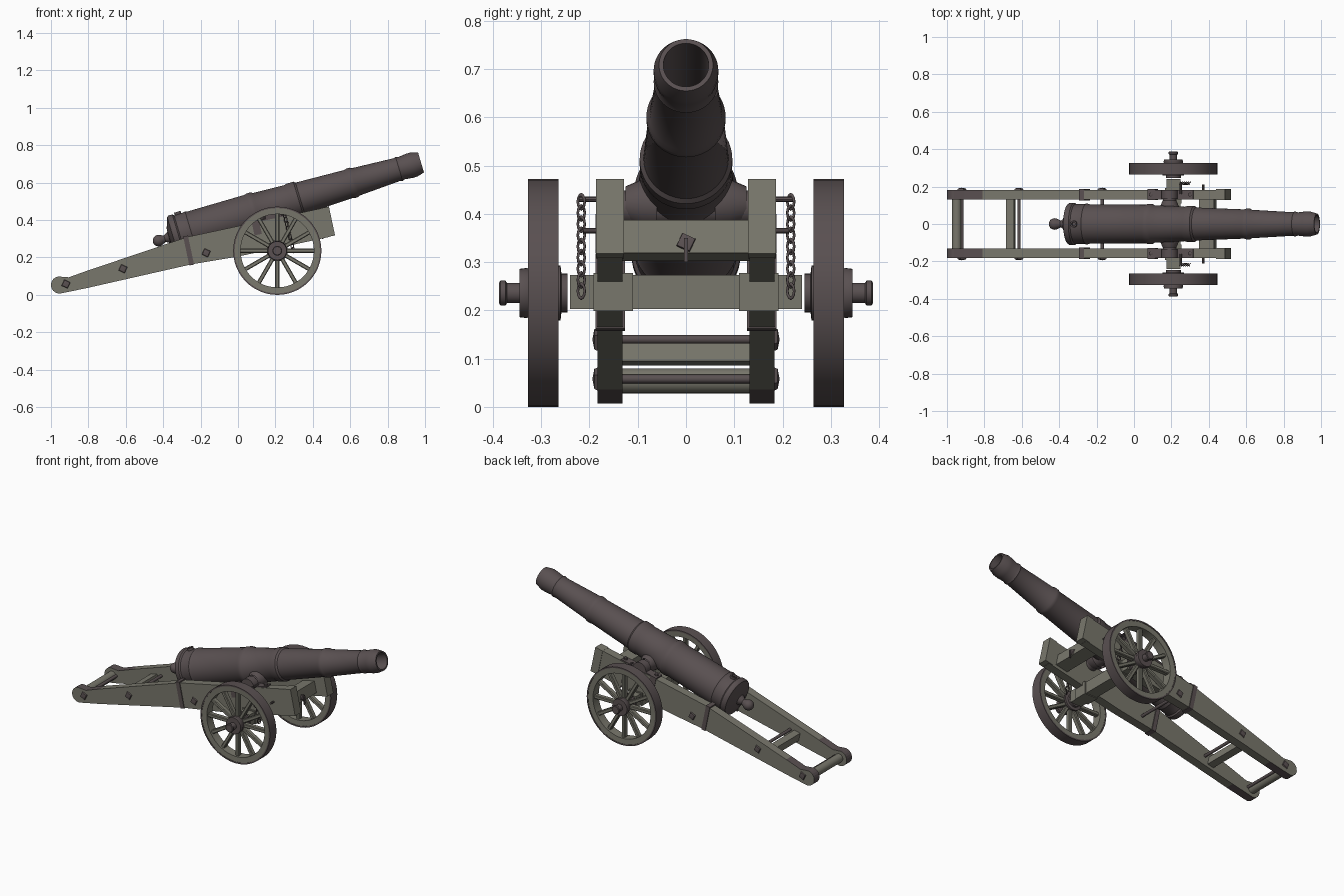
import bpy, bmesh, math
from math import radians, sin, cos, pi
from mathutils import Matrix, Vector

if "Cube" in bpy.data.objects:
    bpy.data.objects.remove(bpy.data.objects["Cube"])


def material(name, rgb):
    m = bpy.data.materials.new(name)
    m.use_nodes = True
    m.diffuse_color = (*rgb, 1)
    bsdf = m.node_tree.nodes["Principled BSDF"]
    bsdf.inputs["Base Color"].default_value = (*rgb, 1)
    bsdf.inputs["Roughness"].default_value = 0.7
    return m


WOOD = material("weathered wood", (0.19, 0.185, 0.15))
IRON = material("dark iron", (0.1, 0.08, 0.082))


def finish(name, bm, mats, matrix=Matrix(), smooth=False):
    bmesh.ops.recalc_face_normals(bm, faces=bm.faces)
    mesh = bpy.data.meshes.new(name)
    bm.to_mesh(mesh)
    bm.free()
    for m in mats:
        mesh.materials.append(m)
    ob = bpy.data.objects.new(name, mesh)
    bpy.context.collection.objects.link(ob)
    ob.matrix_world = matrix
    if smooth:
        bpy.ops.object.select_all(action="DESELECT")
        ob.select_set(True)
        bpy.context.view_layer.objects.active = ob
        bpy.ops.object.shade_smooth_by_angle(angle=radians(35))
    return ob


def box(name, loc, size, mat, tilt=0, bevel=0):
    """Box turned about y by tilt degrees (positive lifts the front end)."""
    bm = bmesh.new()
    bmesh.ops.create_cube(bm, size=1, matrix=Matrix.Diagonal((*size, 1)))
    if bevel:
        bmesh.ops.bevel(bm, geom=bm.edges[:], offset=bevel, segments=1, affect="EDGES")
    return finish(name, bm, [mat], Matrix.Translation(loc) @ Matrix.Rotation(radians(-tilt), 4, "Y"))


def lathe(name, profile, mat, matrix, steps=32, closed=False):
    """Spin (radius, height) points about local z."""
    bm = bmesh.new()
    pts = profile + profile[:1] if closed else profile
    vs = [bm.verts.new((r, 0, h)) for r, h in pts]
    es = [bm.edges.new(p) for p in zip(vs, vs[1:])]
    bmesh.ops.spin(bm, geom=vs + es, axis=(0, 0, 1), cent=(0, 0, 0), angle=2 * pi, steps=steps)
    bmesh.ops.remove_doubles(bm, verts=bm.verts, dist=1e-5)
    return finish(name, bm, [mat], matrix, True)


def along_y(x, y, z, side=1):
    return Matrix.Translation((x, y, z)) @ Matrix.Rotation(radians(-90 * side), 4, "X")


def rod(name, x, z, y0, y1, r, mat, steps=16):
    return lathe(name, [(0, y0), (r, y0), (r, y1), (0, y1)], mat, along_y(x, 0, z), steps)


def prism(name, outline, y0, y1, mats):
    """Extrude an (x, z) outline from y0 to y1."""
    bm = bmesh.new()
    face = bm.faces.new([bm.verts.new((x, y0, z)) for x, z in outline])
    out = bmesh.ops.extrude_face_region(bm, geom=[face])
    moved = [v for v in out["geom"] if isinstance(v, bmesh.types.BMVert)]
    bmesh.ops.translate(bm, verts=moved, vec=(0, y1 - y0, 0))
    return finish(name, bm, mats)


def diamond(name, x, y, z, side):
    """Square bolt head set on its corner."""
    lathe(name, [(0, 0), (0.026, 0), (0.022, 0.008), (0, 0.012)], IRON,
          along_y(x, y * side, z, side) @ Matrix.Rotation(radians(20), 4, "Z"), 4)


# Barrel
PITCH = radians(16.6)
BREECH = Vector((-0.348, 0, 0.313))
barrel_frame = Matrix.Translation(BREECH) @ Matrix.Rotation(pi / 2 - PITCH, 4, "Y")
barrel = [(0, -0.025), (0.05, -0.02), (0.09, -0.006), (0.108, 0), (0.113, 0.008), (0.113, 0.03),
          (0.106, 0.038), (0.106, 0.09), (0.11, 0.1), (0.105, 0.115), (0.103, 0.43), (0.107, 0.44),
          (0.107, 0.465), (0.1, 0.475), (0.092, 0.65), (0.096, 0.66), (0.096, 0.7), (0.088, 0.71),
          (0.078, 0.98), (0.082, 0.99), (0.082, 1.01), (0.076, 1.02), (0.063, 1.25), (0.067, 1.262),
          (0.062, 1.275), (0.067, 1.32), (0.067, 1.345), (0.056, 1.384), (0.047, 1.384),
          (0.045, 0.9), (0, 0.89)]
lathe("barrel", barrel, IRON, barrel_frame, 48)
knob = [(0, -0.112)] + [(0.031 * sin(a), -0.08 - 0.031 * cos(a))
                        for a in [pi * i / 10 for i in range(1, 8)]]
lathe("breech_knob", knob + [(0.018, -0.045), (0.03, -0.025), (0.04, -0.01)], IRON, barrel_frame, 24)
lathe("vent_ring", [(0.01, 0.1), (0.01, 0.119), (0.018, 0.119), (0.018, 0.1)], IRON,
      barrel_frame @ Matrix.Translation((0, 0, 0.06)) @ Matrix.Rotation(radians(-90), 4, "Y"), 16, True)
rod("trunnions", 0.19, 0.412, -0.18, 0.18, 0.036, IRON, 24)
for s in (-1, 1):
    lathe("trunnion_shoulder", [(0.055, 0.06), (0.052, 0.09), (0.037, 0.125)], IRON,
          along_y(0.19, 0, 0.42, s), 24)

# Cheeks: long side planks with a rounded, iron-shod tail
TILT = 12
tail = [(-0.954 + 0.046 * cos(a), 0.053 + 0.046 * sin(a))
        for a in [radians(100 + 17.5 * i) for i in range(11)]]
cheek_outline = tail + [(-0.81, 0.036), (-0.25, 0.163), (0.0, 0.205), (0.49, 0.31),
                        (0.465, 0.467), (-0.27, 0.31), (-0.81, 0.128), (-0.905, 0.094)]


def cheek_top(x):
    return 0.31 + (x + 0.27) * 0.2136


for s in (-1, 1):
    cheek = prism("cheek", cheek_outline, 0.132 * s, 0.183 * s, [WOOD, IRON])
    for p in cheek.data.polygons:
        if abs(p.normal.y) < 0.5 and p.center.x < -0.82:
            p.material_index = 1
    y = 0.157 * s
    box("cheek_front_block", (0.478, y, 0.39), (0.05, 0.058, 0.158), WOOD, TILT)
    box("cheek_strap", (-0.264, y, 0.237), (0.026, 0.061, 0.158), IRON, TILT)
    # Iron fittings over the trunnion
    box("top_plate", (0.2, y, cheek_top(0.2) + 0.002), (0.24, 0.048, 0.01), IRON, TILT)
    rod("trunnion_cap", 0.19, 0.412, y - 0.024, y + 0.024, 0.044, IRON, 20)
    box("front_strap", (0.1, y, cheek_top(0.1) - 0.03), (0.04, 0.06, 0.075), IRON, TILT)
    for x in (0.09, 0.3):
        lathe("plate_bolt", [(0.011, 0), (0.011, 0.016), (0, 0.02)], IRON,
              Matrix.Translation((x, y, cheek_top(x))), 8)
    # Bolt heads on the outer side
    for x, z in ((-0.92, 0.058), (-0.615, 0.14), (-0.17, 0.225)):
        diamond("bolt_head", x, 0.182, z, s)

# Cross pieces between the cheeks
rod("tail_bar", -0.948, 0.054, -0.14, 0.14, 0.026, WOOD, 20)
box("rear_transom", (-0.658, 0, 0.115), (0.042, 0.28, 0.05), WOOD, TILT)
box("front_transom", (0.395, 0, 0.345), (0.08, 0.28, 0.07), WOOD, TILT)
for x, z in ((-0.92, 0.058), (-0.615, 0.14), (-0.17, 0.225)):
    rod("tie_rod", x, z, -0.185, 0.185, 0.009, IRON, 12)
lathe("transom_bolt", [(0, 0), (0.022, 0), (0.02, 0.01), (0, 0.014)], IRON,
      Matrix.Translation((0.434, 0, 0.34)) @ Matrix.Rotation(radians(78), 4, "Y")
      @ Matrix.Rotation(radians(20), 4, "Z"), 4)
box("transom_pin", (0.452, 0, 0.325), (0.008, 0.008, 0.05), IRON)

# Axle
AX, AZ = 0.21, 0.236
box("axle_beam", (AX, 0, AZ + 0.002), (0.075, 0.48, 0.07), WOOD)
for s in (-1, 1):
    box("axle_block", (AX, 0.151 * s, AZ + 0.002), (0.09, 0.082, 0.078), WOOD)

# Wheels
SPOKES = 12
for s in (-1, 1):
    frame = along_y(AX, 0, AZ, s)
    lathe("wheel_rim", [(0.196, 0.268), (0.23, 0.266), (0.23, 0.325), (0.196, 0.323)], WOOD,
          frame, 48, True)
    lathe("wheel_tyre", [(0.228, 0.264), (0.236, 0.264), (0.236, 0.327), (0.228, 0.327)], IRON,
          frame, 48, True)
    lathe("wheel_hub", [(0, 0.245), (0.04, 0.245), (0.04, 0.258), (0.057, 0.26), (0.057, 0.272),
                        (0.048, 0.278), (0.048, 0.322), (0.052, 0.33), (0.05, 0.345), (0, 0.345)],
          IRON, frame, 32)
    lathe("axle_end", [(0, 0.34), (0.021, 0.34), (0.021, 0.371), (0.026, 0.374), (0.026, 0.384),
                       (0.022, 0.387), (0, 0.387)], IRON, frame, 20)
    for i in range(SPOKES):
        turn = Matrix.Rotation(2 * pi * i / SPOKES, 4, "Y")
        ob = box("wheel_spoke", (0, 0, 0), (0.022, 0.03, 0.17), WOOD, bevel=0.004)
        ob.matrix_world = (Matrix.Translation((AX, 0.296 * s, AZ)) @ turn
                           @ Matrix.Translation((0, 0, 0.123)))

# Chains hanging outside the cheeks
LINKS = 9
for s in (-1, 1):
    rod("chain_hook", 0.25, 0.43, min(0.16 * s, 0.222 * s), max(0.16 * s, 0.222 * s), 0.006, IRON, 10)
    rod("side_bolt", 0.37, 0.365, min(0.18 * s, 0.212 * s), max(0.18 * s, 0.212 * s), 0.006, IRON, 10)
    for i in range(LINKS):
        f = i / (LINKS - 1)
        bpy.ops.mesh.primitive_torus_add(major_radius=0.01, minor_radius=0.0028,
                                         major_segments=12, minor_segments=6)
        link = bpy.context.object
        link.name = "chain_link"
        link.data.materials.append(IRON)
        link.matrix_world = (Matrix.Translation((0.25 + 0.045 * f, 0.217 * s, 0.425 - 0.185 * f))
                             @ Matrix.Rotation(radians(45 + 90 * (i % 2)), 4, "Z")
                             @ Matrix.Diagonal((1, 1, 1.45, 1)) @ Matrix.Rotation(pi / 2, 4, "X"))
        bpy.ops.object.shade_smooth()
